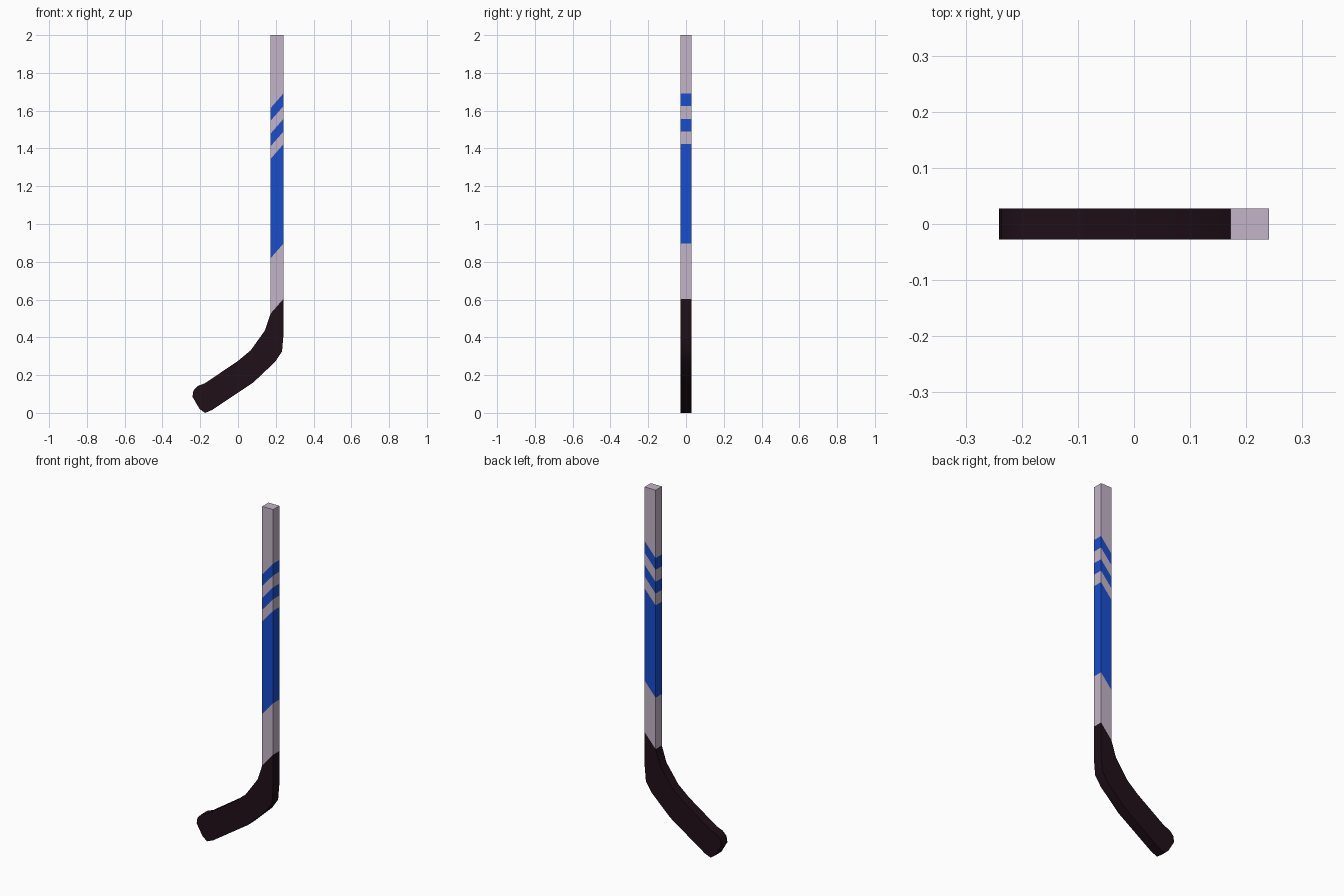
import bpy, bmesh, math

if "Cube" in bpy.data.objects:
    bpy.data.objects.remove(bpy.data.objects["Cube"])

HALF = 0.028             # half thickness in y
LEFT, RIGHT = 0.172, 0.241
SLANT = 0.079            # drop of each stripe edge from right to left


def material(name, rgb):
    m = bpy.data.materials.new(name)
    m.diffuse_color = (*rgb, 1)
    m.use_nodes = True
    m.node_tree.nodes["Principled BSDF"].inputs["Base Color"].default_value = m.diffuse_color
    return m


def finish(name, bm, mats):
    bmesh.ops.recalc_face_normals(bm, faces=bm.faces)
    mesh = bpy.data.meshes.new(name)
    bm.to_mesh(mesh)
    bm.free()
    for m in mats:
        mesh.materials.append(m)
    obj = bpy.data.objects.new(name, mesh)
    bpy.context.collection.objects.link(obj)
    return obj


pale = material("pale_lilac", (0.55, 0.46, 0.58))
blue = material("blue", (0.010, 0.075, 0.62))
dark = material("dark_tape", (0.014, 0.005, 0.009))

# Shaft: stacked slanted rings, alternating pale and blue bands
bm = bmesh.new()
heights = [0.604, 0.897, 1.423, 1.490, 1.557, 1.625, 1.692]
rings = [(z - SLANT, z) for z in heights] + [(2.0, 2.0)]
loops = [[bm.verts.new(p) for p in ((LEFT, -HALF, zl), (RIGHT, -HALF, zr),
                                    (RIGHT, HALF, zr), (LEFT, HALF, zl))]
         for zl, zr in rings]
for i, (a, b) in enumerate(zip(loops, loops[1:])):
    for k in range(4):
        n = (k + 1) % 4
        bm.faces.new((a[k], a[n], b[n], b[k])).material_index = i % 2
bm.faces.new(loops[-1])
finish("shaft", bm, [pale, blue])

# Blade: extruded outline, left open where it meets the shaft
outline = [(LEFT, 0.525), (0.143, 0.437), (0.068, 0.332), (0.0, 0.275),
           (-0.175, 0.157), (-0.212, 0.143), (-0.236, 0.118), (-0.241, 0.085),
           (-0.203, 0.020), (-0.175, 0.0), (-0.138, 0.015), (0.080, 0.160),
           (0.196, 0.270), (0.233, 0.325), (RIGHT, 0.415), (RIGHT, 0.604)]
bm = bmesh.new()
front = [bm.verts.new((x, -HALF, z)) for x, z in outline]
back = [bm.verts.new((x, HALF, z)) for x, z in outline]
bm.faces.new(front)
bm.faces.new(back[::-1])
for i in range(len(outline) - 1):
    bm.faces.new((front[i], front[i + 1], back[i + 1], back[i]))
blade = finish("blade", bm, [dark])
bpy.context.view_layer.objects.active = blade
blade.select_set(True)
bpy.ops.object.shade_smooth_by_angle(angle=math.radians(40))
